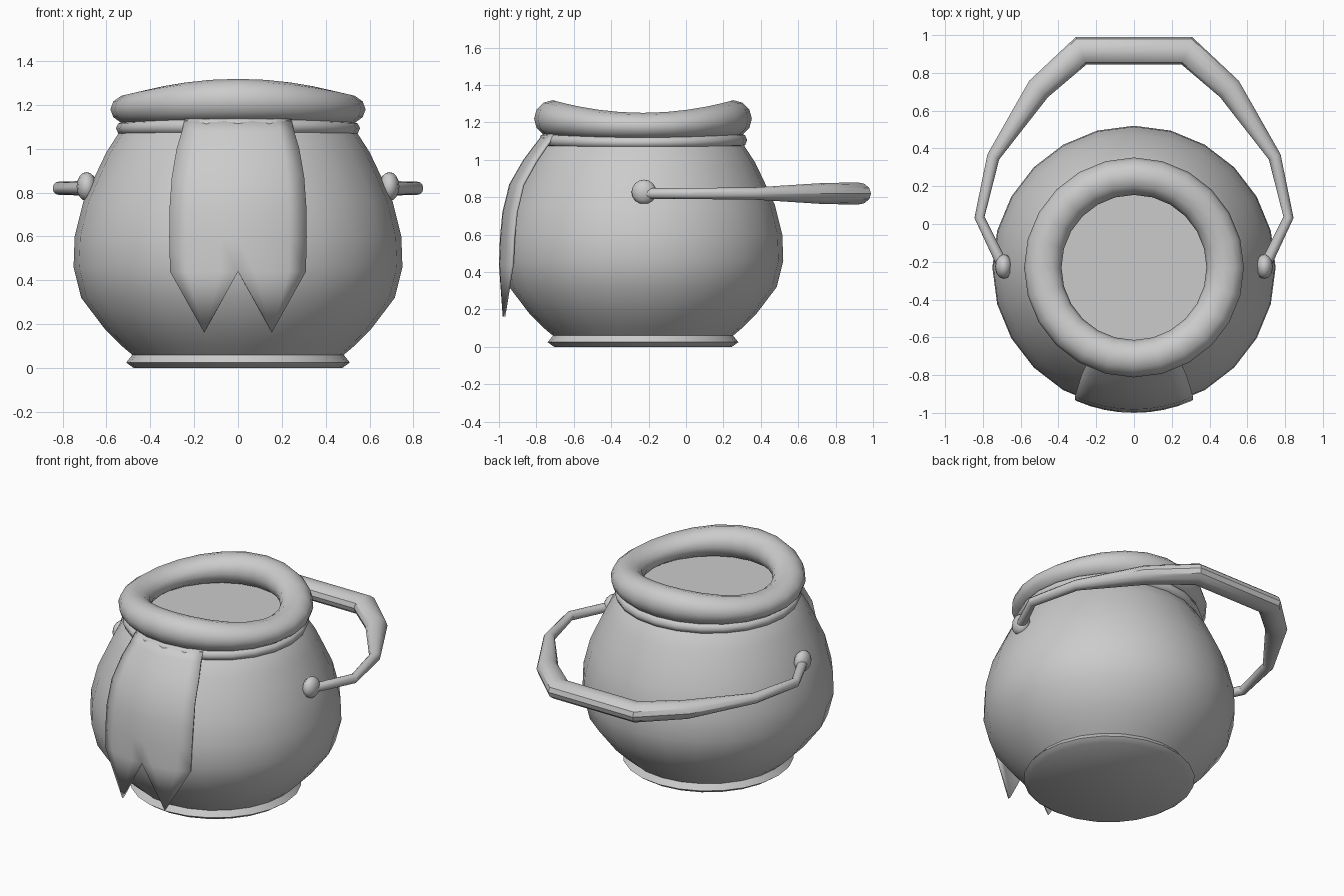
import bpy, bmesh, math
from mathutils import Vector

if "Cube" in bpy.data.objects:
    bpy.data.objects.remove(bpy.data.objects["Cube"])

CY = -0.23   # pot axis in y
SEG = 24


def make(name, verts, faces, angle=35):
    me = bpy.data.meshes.new(name)
    me.from_pydata(verts, [], faces)
    bm = bmesh.new()
    bm.from_mesh(me)
    bmesh.ops.recalc_face_normals(bm, faces=bm.faces)
    bm.to_mesh(me)
    bm.free()
    ob = bpy.data.objects.new(name, me)
    bpy.context.collection.objects.link(ob)
    bpy.ops.object.select_all(action='DESELECT')
    bpy.context.view_layer.objects.active = ob
    ob.select_set(True)
    bpy.ops.object.shade_smooth_by_angle(angle=math.radians(angle))
    return ob


def bridge(rings, closed=False):
    """Join equal-sized vertex rings into a skin; open skins get end caps."""
    n = len(rings[0])
    m = len(rings)
    verts = [v for r in rings for v in r]
    faces = []
    for i in range(m if closed else m - 1):
        a, b = i * n, (i + 1) % m * n
        faces += [(a + j, a + (j + 1) % n, b + (j + 1) % n, b + j) for j in range(n)]
    if not closed:
        faces += [tuple(range(n)), tuple(range((m - 1) * n, m * n))]
    return verts, faces


def circle(r, z):
    return [(r * math.cos(2 * math.pi * k / SEG), CY + r * math.sin(2 * math.pi * k / SEG), z)
            for k in range(SEG)]


def saddle_ring(name, major, minor, z, lift, thin, sides=12):
    """Torus raised at front and back; 'thin' is the height factor at the sides."""
    rings = []
    for i in range(SEG):
        a = 2 * math.pi * i / SEG
        s2 = math.sin(a) ** 2
        ring = []
        for j in range(sides):
            t = 2 * math.pi * j / sides
            r = major + minor * math.cos(t)
            h = minor * (thin + (1 - thin) * s2) * math.sin(t)
            ring.append((r * math.cos(a), CY + r * math.sin(a), z + lift * s2 + h))
        rings.append(ring)
    return make(name, *bridge(rings, True), angle=60)


# Pot body with foot
profile = [(0.475, 0), (0.51, 0.025), (0.482, 0.06), (0.535, 0.105), (0.605, 0.175),
           (0.715, 0.32), (0.75, 0.46), (0.745, 0.6), (0.705, 0.76), (0.65, 0.88),
           (0.60, 0.985), (0.545, 1.07), (0.49, 1.12)]
make("pot_body", *bridge([circle(r, z) for r, z in profile]), angle=40)

# Rim and the thinner collar below it
saddle_ring("rim", 0.483, 0.099, 1.18, 0.04, 0.72)
saddle_ring("collar", 0.52, 0.037, 1.093, 0.012, 0.85, 8)

# Front cloth flap with two points: (z, radius, half width)
rows = [(1.15, 0.525, 0.24), (1.08, 0.58, 0.256), (1.0, 0.64, 0.28), (0.87, 0.715, 0.302),
        (0.72, 0.752, 0.313), (0.58, 0.765, 0.313), (0.44, 0.77, 0.31)]
COLS = 8


def on_flap(z, r, x):
    return (x, CY - math.sqrt(r * r - x * x), z)


verts = [on_flap(z, r, w * (2 * c / COLS - 1)) for z, r, w in rows for c in range(COLS + 1)]
n = COLS + 1
faces = [(i * n + c, i * n + c + 1, (i + 1) * n + c + 1, (i + 1) * n + c)
         for i in range(len(rows) - 1) for c in range(COLS)]
last = (len(rows) - 1) * n
for start, x in ((0, -0.155), (4, 0.155)):
    tip = len(verts)
    verts.append(on_flap(0.163, 0.766, x))
    faces += [(last + start + k, last + start + k + 1, tip) for k in range(4)]
flap = make("front_flap", verts, faces)
mod = flap.modifiers.new("thickness", 'SOLIDIFY')
mod.thickness = 0.015
# Thicken towards the pot whichever way the open sheet's normals point
mod.offset = -1 if flap.data.polygons[0].normal.y < 0 else 1

# Carrying handle: (x, y, half width, half height), mirrored in x
half = [(0.69, -0.23, 0.03, 0.028), (0.818, 0.035, 0.027, 0.03), (0.745, 0.355, 0.034, 0.032),
        (0.505, 0.715, 0.066, 0.055), (0.28, 0.917, 0.078, 0.06)]
path = half + [(-x, y, a, b) for x, y, a, b in reversed(half)]
rings = []
for i, (x, y, a, b) in enumerate(path):
    p = Vector((x, y))
    d = Vector((0, 0))
    if i > 0:
        d += (p - Vector(path[i - 1][:2])).normalized()
    if i < len(path) - 1:
        d += (Vector(path[i + 1][:2]) - p).normalized()
    d.normalize()
    side = Vector((d.y, -d.x, 0))
    rings.append([tuple(Vector((x, y, 0.82)) + side * a * math.cos(t) + Vector((0, 0, b * math.sin(t))))
                  for t in (2 * math.pi * j / 12 for j in range(12))])
make("handle", *bridge(rings), angle=32)

# Handle knobs
for name, s in (("knob_right", 1), ("knob_left", -1)):
    bpy.ops.mesh.primitive_uv_sphere_add(segments=12, ring_count=8, radius=1,
                                         location=(s * 0.69, CY + 0.005, 0.828))
    ob = bpy.context.object
    ob.name = name
    ob.scale = (0.046, 0.066, 0.066)
    bpy.ops.object.shade_smooth_by_angle(angle=math.radians(60))
